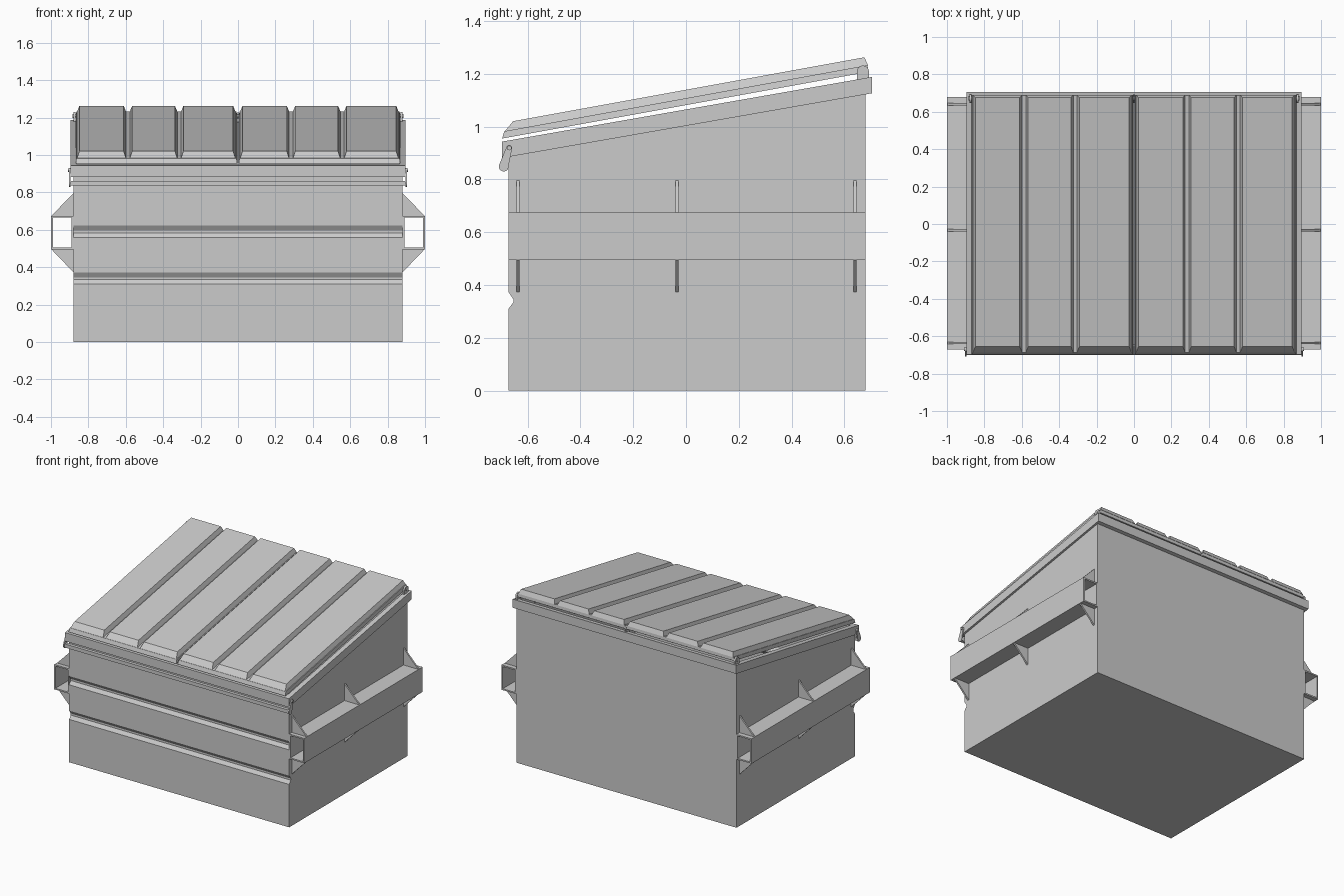
import bpy, bmesh
from math import pi, cos, sin, atan2

if "Cube" in bpy.data.objects:
    bpy.data.objects.remove(bpy.data.objects["Cube"])

RIM_S, LID_S = 0.175, 0.182          # slopes of rim and lids along y


def rim_z(y):
    return 0.943 + RIM_S * (y + 0.697)


def lid_z(y):
    return 0.955 + LID_S * (y + 0.695)


def make(name, verts, faces):
    me = bpy.data.meshes.new(name)
    me.from_pydata(verts, [], faces)
    bm = bmesh.new()
    bm.from_mesh(me)
    bmesh.ops.recalc_face_normals(bm, faces=bm.faces)
    bm.to_mesh(me)
    bm.free()
    ob = bpy.data.objects.new(name, me)
    bpy.context.collection.objects.link(ob)
    return ob


def prism(name, pts, x0, x1):
    """Extrude a (y, z) profile along x."""
    n = len(pts)
    v = [(x0, y, z) for y, z in pts] + [(x1, y, z) for y, z in pts]
    f = [list(range(n)), list(range(n, 2 * n))]
    f += [[i, (i + 1) % n, (i + 1) % n + n, i + n] for i in range(n)]
    return make(name, v, f)


def gusset(name, pts, y, t=0.012):
    """Thin plate from an (x, z) outline."""
    n = len(pts)
    v = [(x, yy, z) for yy in (y - t / 2, y + t / 2) for x, z in pts]
    f = [list(range(n)), list(range(n, 2 * n))]
    f += [[i, (i + 1) % n, (i + 1) % n + n, i + n] for i in range(n)]
    return make(name, v, f)


def ring(name, loops):
    """Skin four-sided loops into a closed tube."""
    v = [p for lp in loops for p in lp]
    n = len(loops)
    f = [[k * 4 + i, k * 4 + (i + 1) % 4, (k + 1) % n * 4 + (i + 1) % 4, (k + 1) % n * 4 + i]
         for k in range(n) for i in range(4)]
    return make(name, v, f)


def frustum(name, base, top, h0, h1):
    """Sheared block on the lid plane; base and top are (x0, x1, y0, y1)."""
    v = [(x, y, lid_z(y) + h) for (a, b, c, d), h in ((base, h0), (top, h1))
         for x, y in ((a, c), (b, c), (b, d), (a, d))]
    f = [[0, 1, 2, 3], [4, 5, 6, 7]] + [[i, (i + 1) % 4, (i + 1) % 4 + 4, i + 4] for i in range(4)]
    return make(name, v, f)


def circle(y, z, r, n=16, a0=0.0, a1=2 * pi):
    return [(y + r * cos(a0 + (a1 - a0) * i / n), z + r * sin(a0 + (a1 - a0) * i / n)) for i in range(n)]


# open-topped bin with two pressed grooves across the front
F, B = -0.672, 0.68
outline = [(F, 0), (B, 0), (B, rim_z(B) - 0.005), (F, rim_z(F) - 0.005)]
for z in (0.59, 0.34):
    outline += [(F, z + 0.033), (F + 0.018, z + 0.006), (F + 0.018, z - 0.006), (F, z - 0.03)]
body = prism("bin_body", outline, -0.88, 0.88)
bm = bmesh.new()
bm.from_mesh(body.data)
bm.faces.ensure_lookup_table()
bmesh.ops.delete(bm, geom=[max(bm.faces, key=lambda f: f.calc_center_median().z)], context='FACES_ONLY')
bm.to_mesh(body.data)
bm.free()
sol = body.modifiers.new("walls", 'SOLIDIFY')
sol.thickness, sol.offset = 0.012, -1


# sloping rim frame
def rim_loop(x, y0, y1, d):
    return [(sx, y, rim_z(y) - d) for sx, y in ((-x, y0), (x, y0), (x, y1), (-x, y1))]


ring("rim_frame", [rim_loop(0.895, -0.697, 0.705, 0), rim_loop(0.895, -0.697, 0.705, 0.062),
                   rim_loop(0.86, -0.655, 0.665, 0.062), rim_loop(0.86, -0.655, 0.665, 0)])

# two identical ribbed lids
for side, ox in (("left", -0.868), ("right", 0.004)):
    frustum(side + "_lid_sheet", (ox, ox + 0.864, -0.697, 0.69),
            (ox + 0.004, ox + 0.860, -0.688, 0.688), 0, 0.026)
    for i, (a, b) in enumerate(((0.02, 0.257), (0.302, 0.531), (0.576, 0.842))):
        a, b = a + ox, b + ox
        frustum(f"{side}_lid_panel_{i + 1}", (a - 0.013, b + 0.013, -0.688, 0.69),
                (a, b, -0.655, 0.676), 0.024, 0.058)

# hinge rod and its lugs at the back
prism("hinge_rod", circle(0.67, 1.208, 0.011), -0.885, 0.885)
for name, x in (("left", -0.874), ("middle", 0), ("right", 0.874)):
    lug = circle(0.67, 1.208, 0.023, 12, -0.1, pi + 0.4) + [(0.647, 1.17), (0.693, 1.17)]
    w = 0.004 if name == "middle" else 0.006
    prism(name + "_hinge_lug", lug, x - w, x + w)

# locking bar with swinging arms at the front
prism("lock_bar", [(-0.70, 0.836), (-0.678, 0.836), (-0.678, 0.862), (-0.70, 0.862)], -0.9, 0.9)
p, q = (-0.67, 0.919), (-0.69, 0.849)
t = atan2(p[1] - q[1], p[0] - q[0])
arm = circle(*p, 0.011, 8, t - pi / 2, t + pi / 2) + circle(*q, 0.019, 10, t + pi / 2, t + 3 * pi / 2)
for name, s in (("left", -1), ("right", 1)):
    prism(name + "_lock_arm", arm, s * 0.896, s * 0.904)
    prism(name + "_lock_pivot", circle(*p, 0.009, 12), s * 0.875, s * 0.91)

    # fork pocket: open rectangular tube with triangular gussets
    def pocket_loop(y, d):
        return [(s * x, y, z) for x, z in ((0.88 + d, 0.495 + d), (1.0 - d, 0.495 + d),
                                           (1.0 - d, 0.675 - d), (0.88 + d, 0.675 - d))]
    ring(name + "_fork_pocket", [pocket_loop(F, 0), pocket_loop(B, 0),
                                 pocket_loop(B, 0.01), pocket_loop(F, 0.01)])
    for i, y in enumerate((-0.636, -0.034, 0.64)):
        for part, z0, z1 in (("upper", 0.674, 0.797), ("lower", 0.496, 0.372)):
            gusset(f"{name}_{part}_gusset_{i + 1}",
                   [(s * 0.879, z0), (s * 0.998, z0), (s * 0.879, z1)], y)
